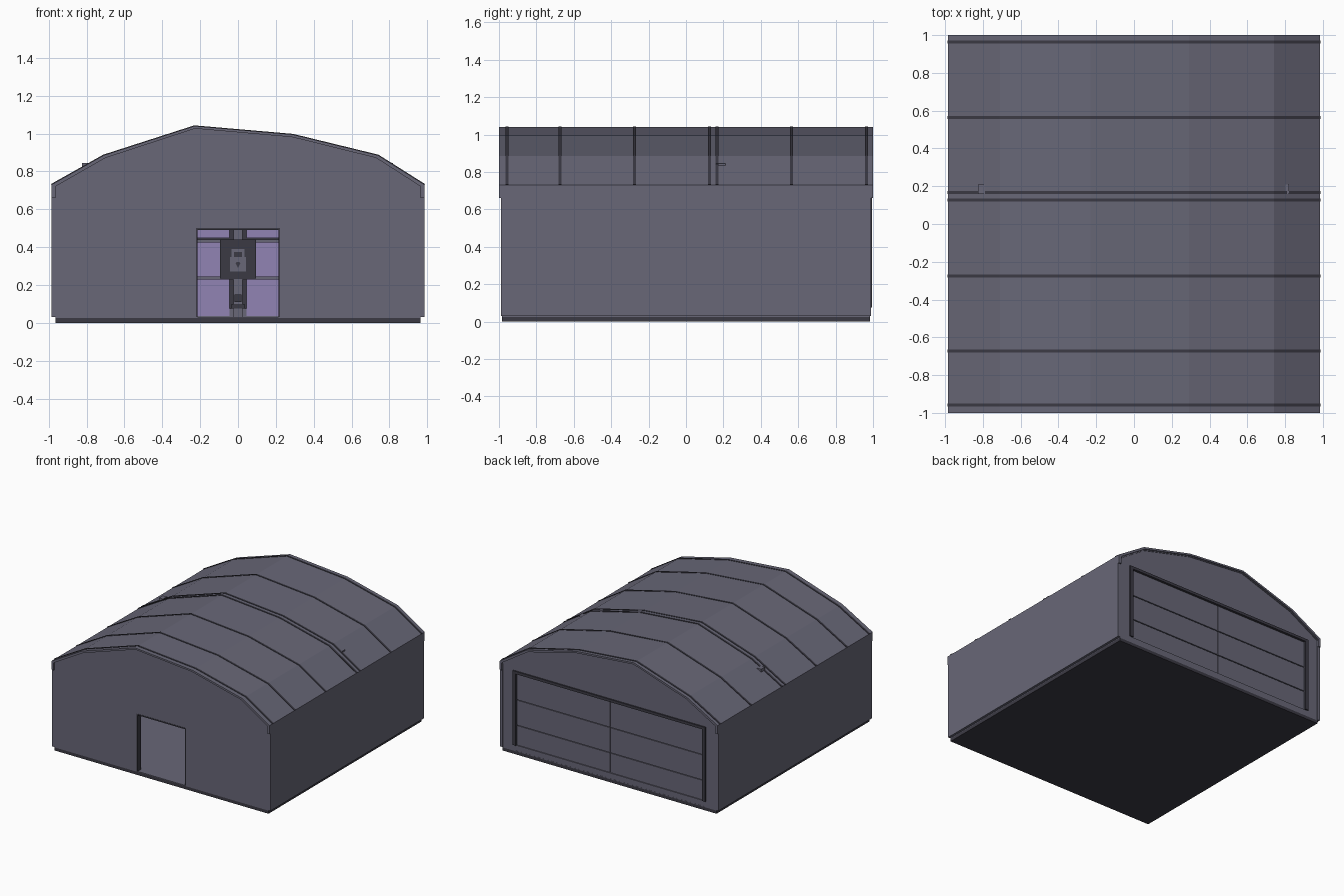
import bpy, bmesh

if "Cube" in bpy.data.objects:
    bpy.data.objects.remove(bpy.data.objects["Cube"])


def lin(v):
    v /= 255
    return v / 12.92 if v <= 0.04045 else ((v + 0.055) / 1.055) ** 2.4


def material(name, r, g, b):
    m = bpy.data.materials.new(name)
    m.diffuse_color = (lin(r), lin(g), lin(b), 1)
    m.use_nodes = True
    m.node_tree.nodes["Principled BSDF"].inputs["Base Color"].default_value = m.diffuse_color
    return m


GREY = material("slate grey", 104, 103, 119)
DARK = material("dark slate", 59, 58, 68)
PURPLE = material("soft purple", 145, 131, 180)


def prism(name, pts, y0, y1, mat):
    """Extrude a closed x-z outline along y."""
    bm = bmesh.new()
    face = bm.faces.new([bm.verts.new((x, y0, z)) for x, z in pts])
    ext = bmesh.ops.extrude_face_region(bm, geom=[face])
    new = [e for e in ext["geom"] if isinstance(e, bmesh.types.BMVert)]
    bmesh.ops.translate(bm, verts=new, vec=(0, y1 - y0, 0))
    bmesh.ops.recalc_face_normals(bm, faces=bm.faces)
    me = bpy.data.meshes.new(name)
    bm.to_mesh(me)
    bm.free()
    me.materials.append(mat)
    ob = bpy.data.objects.new(name, me)
    bpy.context.collection.objects.link(ob)
    return ob


def box(name, x0, x1, y0, y1, z0, z1, mat):
    return prism(name, [(x0, z0), (x1, z0), (x1, z1), (x0, z1)], y0, y1, mat)


# Roof outline, from left eave to right eave
ROOF = [(-0.985, 0.73), (-0.71, 0.885), (-0.23, 1.04), (0.29, 0.995), (0.74, 0.885), (0.985, 0.73)]
FLOOR = 0.03


def offset(d):
    return [(x * (1 - d), z - d) for x, z in ROOF]


def roof_band(name, outer, inner, y0, y1, mat):
    return prism(name, offset(outer) + offset(inner)[::-1], y0, y1, mat)


def end_wall(name, half, top, y0, y1):
    """Gable wall with a doorway notch."""
    w = 0.967
    gable = [(max(-w, min(w, x)), z) for x, z in offset(0.01)]
    pts = [(-w, FLOOR)] + gable + [(w, FLOOR), (half, FLOOR), (half, top), (-half, top), (-half, FLOOR)]
    return prism(name, pts, y0, y1, GREY)


# Foundation and floor
box("foundation", -0.965, 0.965, -0.985, 0.985, 0, 0.025, DARK)
box("floor", -0.965, 0.965, -0.985, 0.985, 0.025, FLOOR, GREY)

# Side walls and corner trim
for side, s in (("left", -1), ("right", 1)):
    xs = sorted((s * 0.963, s * 0.985))
    box(side + "_wall", *xs, -0.99, 0.99, FLOOR, 0.73, GREY)
    for end, e in (("front", -1), ("back", 1)):
        ys = sorted((e * 0.985, e * 1.0))
        box(f"{end}_{side}_corner_cap", *xs, *ys, 0.66, 0.73, GREY)

# Roof shell, end rims and ribs
roof_band("roof", 0, 0.02, -0.99, 0.99, GREY)
roof_band("front_rim", 0, 0.014, -1.0, -0.985, GREY)
roof_band("back_rim", 0, 0.014, 0.985, 1.0, GREY)
for i, y in enumerate((-0.957, -0.673, -0.275, 0.126, 0.167, 0.565, 0.964)):
    roof_band(f"roof_rib_{i + 1}", -0.003, 0.005, y - 0.008, y + 0.008, DARK)

# Small roof vents
box("left_vent", -0.825, -0.79, 0.16, 0.21, 0.80, 0.845, GREY)
box("right_vent", 0.80, 0.82, 0.16, 0.21, 0.80, 0.845, GREY)

# Front wall with open doorway and dark frame
end_wall("front_wall", 0.22, 0.497, -0.987, -0.945)
prism("front_door_frame", [(-0.223, FLOOR), (-0.223, 0.50), (0.223, 0.50), (0.223, FLOOR),
                           (0.215, FLOOR), (0.215, 0.49), (-0.215, 0.49), (-0.215, FLOOR)],
      -0.989, -0.943, DARK)

# Back wall with wide gate and dark frame
end_wall("back_wall", 0.86, 0.675, 0.945, 0.985)
box("gate_sill", -0.86, 0.86, 0.945, 0.984, FLOOR, 0.075, GREY)
box("gate_frame_top", -0.87, 0.87, 0.96, 0.995, 0.66, 0.682, DARK)
for side, s in (("left", -1), ("right", 1)):
    box(side + "_gate_frame", *sorted((s * 0.84, s * 0.87)), 0.96, 0.995, 0.075, 0.66, DARK)

# Gate leaves: dark core, grey outer panels, purple inner panels
box("gate_core", -0.86, 0.86, 0.955, 0.968, FLOOR, 0.675, DARK)
for side, s in (("left", -1), ("right", 1)):
    for i, (z0, z1) in enumerate(((0.035, 0.233), (0.24, 0.44), (0.447, 0.672))):
        xs = sorted((s * 0.004, s * 0.855))
        box(f"{side}_outer_panel_{i + 1}", *xs, 0.966, 0.976, z0, z1, GREY)
        xs = sorted((s * 0.045, s * 0.86))
        box(f"{side}_inner_panel_{i + 1}", *xs, 0.940, 0.956, z0, z1, PURPLE)

# Inner gate rails and central post
for i, z in enumerate((0.236, 0.433)):
    box(f"gate_rail_{i + 1}", -0.86, 0.86, 0.930, 0.945, z - 0.008, z + 0.008, GREY)
box("gate_post", -0.023, 0.023, 0.925, 0.956, FLOOR, 0.672, GREY)
box("post_latch", -0.035, 0.035, 0.920, 0.93, 0.075, 0.10, DARK)
box("post_handle", -0.018, 0.018, 0.912, 0.93, 0.11, 0.15, DARK)

# Padlock sign on the gate
box("sign_board", -0.095, 0.095, 0.912, 0.93, 0.235, 0.44, DARK)
box("padlock_body", -0.042, 0.042, 0.907, 0.913, 0.272, 0.347, GREY)
prism("padlock_shackle", [(-0.034, 0.347), (-0.034, 0.39), (0.034, 0.39), (0.034, 0.347),
                          (0.02, 0.347), (0.02, 0.373), (-0.02, 0.373), (-0.02, 0.347)],
      0.907, 0.913, GREY)
prism("padlock_keyhole", [(0, 0.29), (-0.012, 0.312), (-0.007, 0.322), (0.007, 0.322), (0.012, 0.312)],
      0.905, 0.908, DARK)
